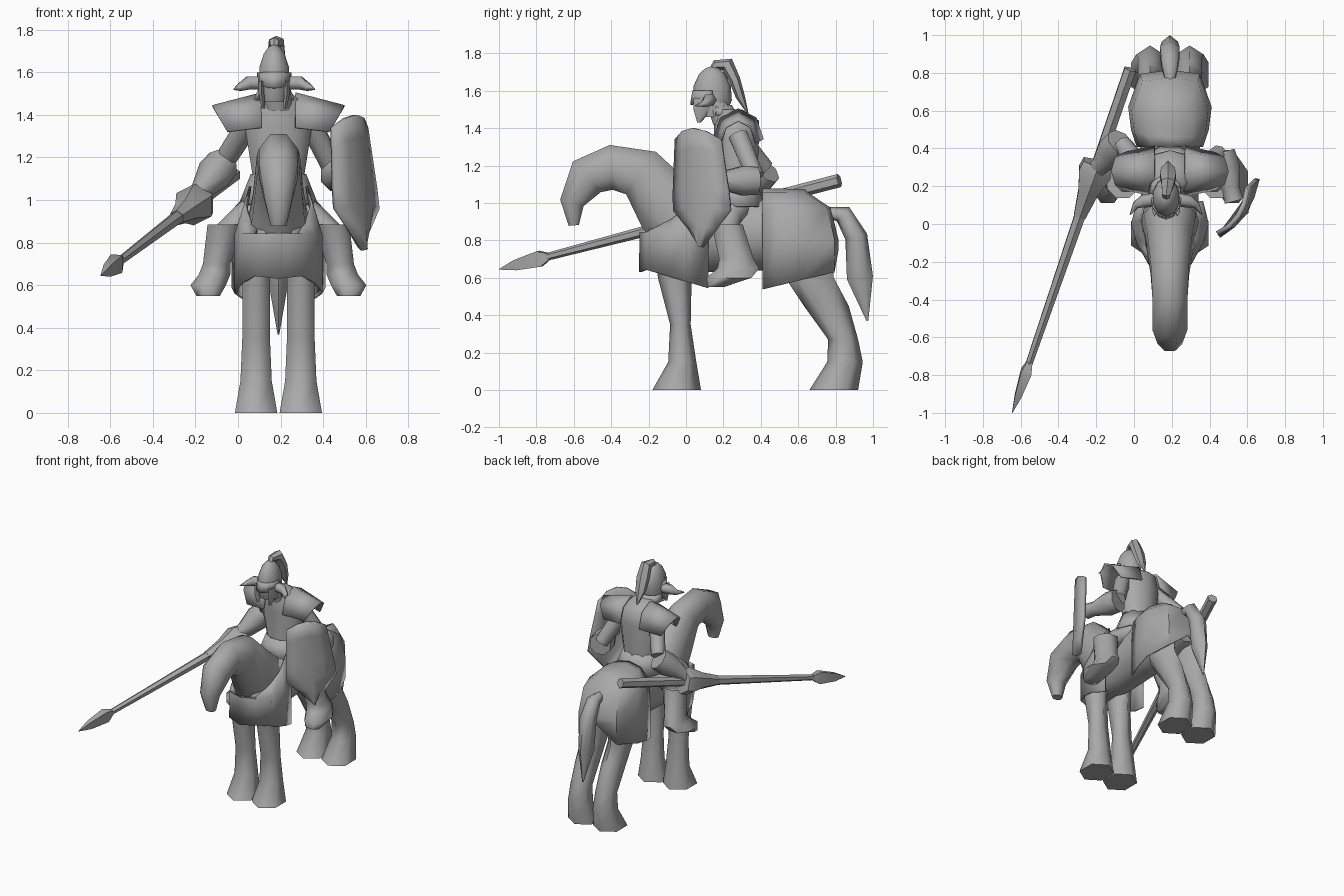
import bpy, bmesh
from math import sin, cos, pi, radians
from mathutils import Vector

if "Cube" in bpy.data.objects:
    bpy.data.objects.remove(bpy.data.objects["Cube"])

CENTRE = 0.19  # centre line of horse and rider
GREY = (0.4, 0.4, 0.4, 1)
UP, ACROSS, ALONG = Vector((0, 0, 1)), Vector((1, 0, 0)), Vector((0, 1, 0))
SIDES = {"left": 1, "right": -1}

mat = bpy.data.materials.new("plain grey")
mat.use_nodes = True
mat.diffuse_color = GREY
mat.node_tree.nodes["Principled BSDF"].inputs["Base Color"].default_value = GREY


def finish(name, bm, angle, thickness=0):
    bmesh.ops.remove_doubles(bm, verts=bm.verts, dist=0.0005)
    bmesh.ops.recalc_face_normals(bm, faces=bm.faces)
    mesh = bpy.data.meshes.new(name)
    bm.to_mesh(mesh)
    bm.free()
    mesh.materials.append(mat)
    ob = bpy.data.objects.new(name, mesh)
    bpy.context.collection.objects.link(ob)
    if thickness:
        solidify = ob.modifiers.new("thickness", "SOLIDIFY")
        solidify.thickness = thickness
        solidify.offset = 0
    bpy.ops.object.select_all(action="DESELECT")
    ob.select_set(True)
    bpy.context.view_layer.objects.active = ob
    bpy.ops.object.shade_smooth_by_angle(angle=radians(angle))


def bridge(bm, first, second, closed):
    count = len(first)
    for k in range(count if closed else count - 1):
        following = (k + 1) % count
        bm.faces.new((first[k], first[following], second[following], second[k]))


def tube(name, rings, sides=8, axis=None, across=ACROSS, angle=65):
    """Loft ellipses: each ring is a point, a half width and an optional half depth."""
    bm = bmesh.new()
    points = [Vector(ring[:3]) for ring in rings]
    last = len(points) - 1
    loops = []
    for i, (point, ring) in enumerate(zip(points, rings)):
        tangent = axis or (points[min(i + 1, last)] - points[max(i - 1, 0)]).normalized()
        wide = (across - tangent * tangent.dot(across)).normalized() * ring[3]
        deep = tangent.cross(wide.normalized()) * ring[-1]
        angles = [2 * pi * (k + .5) / sides for k in range(sides)]
        loops.append([bm.verts.new(point + wide * cos(a) + deep * sin(a)) for a in angles])
    for first, second in zip(loops, loops[1:]):
        bridge(bm, first, second, closed=True)
    bm.faces.new(loops[0])
    bm.faces.new(loops[-1])
    finish(name, bm, angle)


def central_tube(name, rings, **options):
    tube(name, [(CENTRE,) + ring for ring in rings], **options)


def sheet(name, surface, columns, rows, thickness=0.012, angle=50):
    """Thickened grid surface; u and v run from zero to one."""
    bm = bmesh.new()
    grid = [[bm.verts.new(surface(i / columns, j / rows)) for j in range(rows + 1)]
            for i in range(columns + 1)]
    for first, second in zip(grid, grid[1:]):
        bridge(bm, first, second, closed=False)
    finish(name, bm, angle, thickness)


def drape(name, plan, rows):
    """Mirror a half outline; each row scales it in x and y and has a height rule."""
    half = len(plan) - 1
    start = plan[0][1]

    def surface(u, v):
        step = round(u * 2 * half) - half
        offset, y = plan[half - abs(step)]
        wide, long, height = rows[round(v * (len(rows) - 1))]
        side = 1 if step > 0 else -1
        return CENTRE + side * offset * wide, start + (y - start) * long, height(offset, y)

    sheet(name, surface, 2 * half, len(rows) - 1, angle=60)


# Horse trunk, neck with head, tail
central_tube("horse_body", [(-.2, .8, .08, .12), (-.1, .8, .15, .17), (.1, .83, .16, .2),
                            (.35, .84, .16, .2), (.6, .84, .19, .2), (.77, .83, .11)],
             sides=10, axis=ALONG)
central_tube("horse_neck_and_head", [(0, .88, .15, .2), (-.1, .98, .13, .19), (-.24, 1.16, .11, .15),
                                     (-.4, 1.19, .1, .13), (-.53, 1.14, .1, .12),
                                     (-.61, 1, .07), (-.6, .88, .04, .03)])
central_tube("horse_tail", [(.76, .95, .03), (.84, .94, .05), (.91, .82, .06),
                            (.93, .6, .05, .07), (.97, .37, .005)], sides=6)

# Four horse legs as y, z and half depth; the hooves widen towards the ground
HORSE_LEGS = {
    "front": [(-.06, .8, .11), (-.06, .6, .09), (-.03, .35, .055), (-.02, .15, .075), (-.05, 0, .13)],
    "rear": [(.64, .8, .13), (.66, .6, .13), (.75, .45, .12), (.84, .27, .08),
             (.85, .15, .095), (.79, 0, .13)],
}
for side, s in SIDES.items():
    for place, rings in HORSE_LEGS.items():
        tube(f"{place}_leg_{side}",
             [(CENTRE + s * .105, y, z, .075 + .04 * max(0, 1 - z / .2), deep) for y, z, deep in rings],
             sides=6, axis=-UP, angle=75)

# Cloth over the chest, open behind, with a collar round the neck
drape("chest_cloth", [(.17, .12), (.2, 0), (.17, -.1), (.11, -.21), (0, -.245)],
      [(1, 1, lambda x, y: min(.58 - .3 * y, .63 + .3 * x)),
       (1, 1, lambda x, y: .84),
       (.78, .9, lambda x, y: .98 + .7 * y)])

# Cloth over the croup, notched under the tail
drape("croup_cloth", [(.17, .41), (.2, .5), (.215, .62), (.155, .79), (0, .81)],
      [(0, .55, lambda x, y: 1.07),
       (.55, .6, lambda x, y: 1.05),
       (.92, .9, lambda x, y: .97),
       (1, 1, lambda x, y: .8),
       (1, 1, lambda x, y: .44 + .24 * y if x else .75)])

# Rider trunk, neck and skirt of the armour
central_tube("rider_torso", [(.27, .98, .13, .11), (.28, 1.1, .125, .1), (.27, 1.34, .165, .12),
                             (.27, 1.44, .13, .12), (.23, 1.5, .07)], sides=10, axis=UP)
central_tube("rider_neck", [(.21, 1.42, .07), (.16, 1.54, .06)], axis=UP)


def skirt(u, v):
    a = 2 * pi * u
    return CENTRE + (.125 + .055 * v) * cos(a), .275 + (.1 + .05 * v) * sin(a), 1.12 - .14 * v


sheet("armour_skirt", skirt, columns=10, rows=1)

# Shoulder plates, rider legs and boots
for side, s in SIDES.items():
    def shoulder(u, v):
        a = (u - .5) * pi
        out = .08 + v * (.16 + .07 * cos(a))
        return (CENTRE + s * out, .28 + (.13 - .035 * v) * sin(a),
                1.34 - .02 * v + (.16 - .04 * v) * cos(a))

    def leg(name, rings, **options):
        tube(f"{name}_{side}", [(CENTRE + s * ring[0],) + ring[1:] for ring in rings], **options)

    sheet(f"shoulder_plate_{side}", shoulder, columns=4, rows=1, angle=35)
    leg("thigh", [(.08, .27, .97, .08), (.17, .24, .92, .06), (.27, .21, .82, .06)])
    leg("boot", [(.25, .22, .885, .09), (.29, .27, .7, .07, .1), (.3, .28, .65, .08, .12),
                 (.33, .23, .6, .09, .13), (.33, .16, .55, .06, .045)], axis=-UP)


# Arms, each with a flared gauntlet
def arm(side, shoulder, elbow, hand):
    shoulder, elbow, hand = Vector(shoulder), Vector(elbow), Vector(hand)
    tube(f"upper_arm_{side}", [(*shoulder, .055), (*elbow, .05)])
    cuff = elbow + (elbow - shoulder) * .1
    tube(f"gauntlet_{side}", [(*cuff, .08), (*cuff.lerp(hand, .3), .085),
                              (*cuff.lerp(hand, .75), .05), (*hand, .055)])


arm("right", (.05, .28, 1.36), (-.06, .42, 1.19), (-.21, .27, 1))
arm("left", (.34, .28, 1.36), (.45, .37, 1.14), (.53, .12, 1.12))

# Lance: shaft, hand guard and leaf-shaped head
TIP, BUTT = Vector((-.645, -1, .645)), Vector((-.02, .82, 1.12))


def lance(part, rings, sides):
    tube(f"lance_{part}", [(*TIP.lerp(BUTT, t), *size) for t, *size in rings], sides=sides, angle=40)


lance("shaft", [(.12, .02), (.6, .034), (1, .036)], sides=6)
lance("guard", [(.57, .036), (.64, .06), (.7, .1), (.725, .09)], sides=6)
lance("head", [(0, .002), (.05, .025, .04), (.12, .04, .06), (.15, .02)], sides=4)


# Shield: bulging plate that narrows to a point
def shield(u, v):
    u = 2 * u - 1
    width = u * min(.8 + .35 * v, 3 * (1 - v))
    bulge = 1 - u * u
    return (.52 + .05 * v + .1 * width + .03 * bulge,
            .07 + .03 * v + .15 * width - .03 * bulge,
            1.4 - .63 * v - .06 * u * u * (1 - v))


sheet("shield", shield, columns=4, rows=6, thickness=0.025)

# Helmet dome, brow and neck guard
HEAD = Vector((.17, .14, 1.55))
dome = [(*HEAD - UP * .09, .068, .07), (*HEAD, .075, .105)]
for a in (radians(25), radians(50), radians(70), radians(85)):
    dome.append((*HEAD + UP * .18 * sin(a), .08 * cos(a), .11 * cos(a)))
tube("helmet", dome, sides=10, axis=UP)


def brow(u, v):
    a = (u - .5) * pi
    return HEAD + Vector((.075 * sin(a), -(.1 + .012 * v) * cos(a), .05 - .045 * v - .03 * v * cos(a)))


def neck_guard(u, v):
    a = (u - .5) * pi
    return HEAD + Vector(((.07 + .02 * v) * sin(a), .02 + (.08 + .03 * v) * cos(a), -.03 - .05 * v))


sheet("helmet_brow", brow, columns=6, rows=1)
sheet("neck_guard", neck_guard, columns=6, rows=1)


# Cheek guards, horns and plume, placed from the middle of the helmet
def helmet_part(name, rings, s=1, **options):
    tube(name, [(*HEAD + Vector((s * x, y, z)), *size) for x, y, z, *size in rings], sides=6, **options)


for side, s in SIDES.items():
    helmet_part(f"cheek_guard_{side}", [(.06, -.04, .01, .015, .06), (.06, -.05, -.05, .015, .05),
                                        (.05, -.07, -.12, .01)], s, axis=-UP)
    helmet_part(f"helmet_horn_{side}", [(.06, -.01, 0, .035), (.12, -.02, 0, .035),
                                        (.16, -.04, -.02, .02), (.19, -.09, -.03, .003)],
                s, across=UP)
helmet_part("helmet_plume", [(0, -.01, .15, .015), (0, .02, .19, .025), (.01, .08, .19, .04),
                             (.01, .12, .11, .05, .03), (.01, .15, .02, .04, .025),
                             (.01, .19, -.07, .004)], angle=35)
